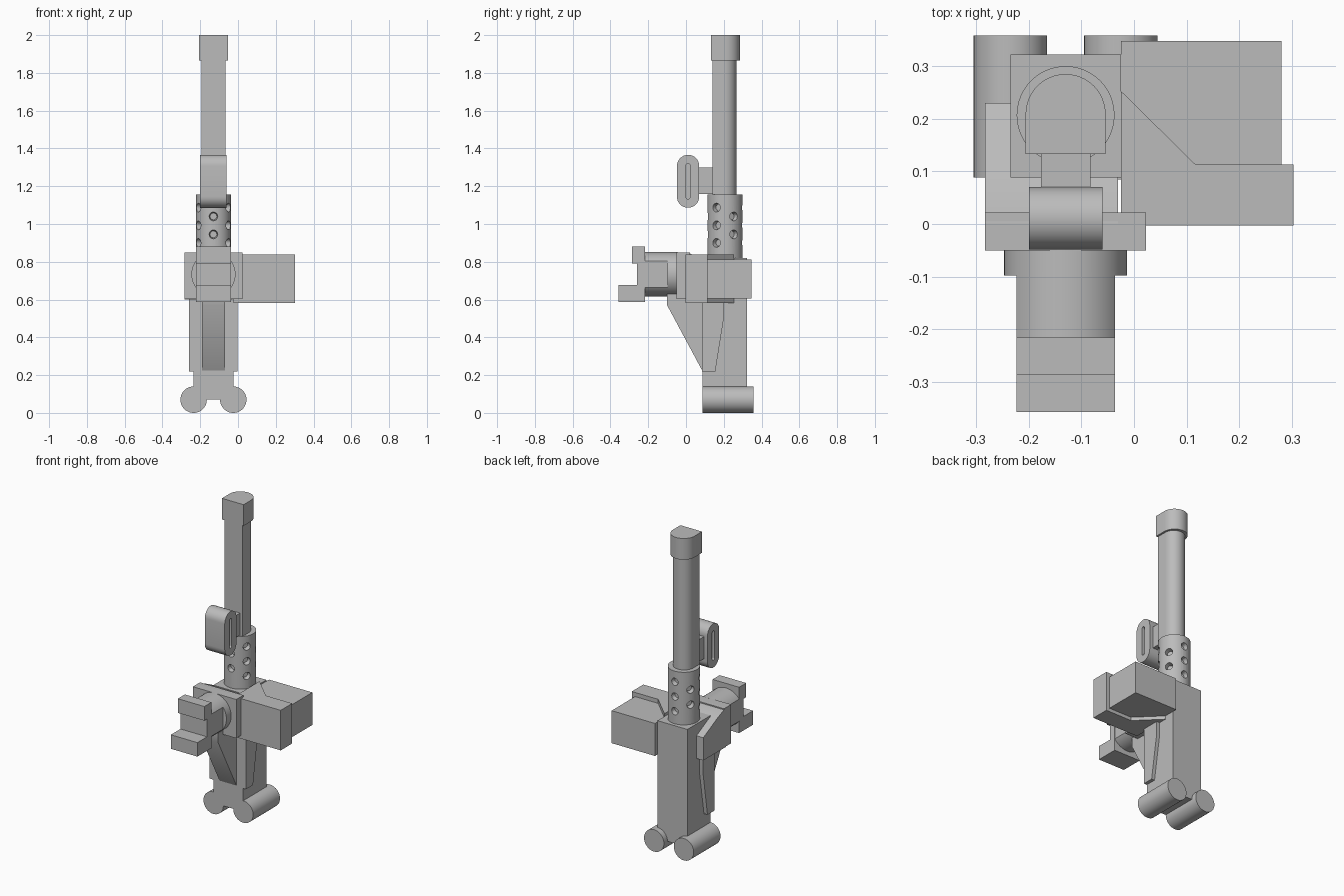
import bpy, bmesh, math
from mathutils import Vector, Matrix

cube = bpy.data.objects.get("Cube")
if cube:
    bpy.data.objects.remove(cube)

steel = bpy.data.materials.new("grey_steel")
steel.use_nodes = True
GREY = (0.5, 0.5, 0.5, 1)
steel.diffuse_color = GREY
bsdf = next(n for n in steel.node_tree.nodes if n.type == 'BSDF_PRINCIPLED')
bsdf.inputs["Base Color"].default_value = GREY


def finish(name, bm):
    bmesh.ops.recalc_face_normals(bm, faces=bm.faces)
    mesh = bpy.data.meshes.new(name)
    bm.to_mesh(mesh)
    bm.free()
    ob = bpy.data.objects.new(name, mesh)
    bpy.context.collection.objects.link(ob)
    mesh.materials.append(steel)
    return ob


def activate(ob):
    bpy.ops.object.select_all(action='DESELECT')
    ob.select_set(True)
    bpy.context.view_layer.objects.active = ob


def smooth(ob):
    activate(ob)
    bpy.ops.object.shade_smooth_by_angle(angle=math.radians(35))
    return ob


def prism(name, axis, profile, lo, hi):
    """Extrude a 2D profile along x (profile y,z), y (x,z) or z (x,y)."""
    place = {'x': lambda a, b, t: (t, a, b),
             'y': lambda a, b, t: (a, t, b),
             'z': lambda a, b, t: (a, b, t)}[axis]
    bm = bmesh.new()
    base = bm.faces.new([bm.verts.new(place(a, b, lo)) for a, b in profile])
    top = bmesh.ops.extrude_face_region(bm, geom=[base])["geom"]
    shift = Vector(place(0, 0, hi - lo))
    bmesh.ops.translate(bm, vec=shift, verts=[v for v in top if isinstance(v, bmesh.types.BMVert)])
    return smooth(finish(name, bm))


def box(name, x, y, z):
    return prism(name, 'z', [(x[0], y[0]), (x[1], y[0]), (x[1], y[1]), (x[0], y[1])], *z)


def arc(cx, cy, r, start=0, end=360, steps=40):
    full = end - start == 360
    count = steps if full else steps + 1
    angles = [math.radians(start + (end - start) * i / steps) for i in range(count)]
    return [(cx + r * math.cos(a), cy + r * math.sin(a)) for a in angles]


def d_shape(cx, cy, r):
    """Round at the back, square at the front."""
    return arc(cx, cy, r, 0, 180, 24) + [(cx - r, cy - r), (cx + r, cy - r)]


def stadium(cy, cz, r, half):
    return arc(cy, cz + half, r, 0, 180, 16) + arc(cy, cz - half, r, 180, 360, 16)


def cut(ob, cutter):
    mod = ob.modifiers.new("cut", 'BOOLEAN')
    mod.operation = 'DIFFERENCE'
    mod.solver = 'EXACT'
    mod.object = cutter
    cutter.hide_render = True
    activate(ob)
    bpy.ops.object.modifier_apply(modifier=mod.name)
    bpy.data.objects.remove(cutter)
    smooth(ob)


CX = -0.13   # centre line of the barrel and receiver
BY = 0.207

# Receiver and the two round rear grips
box("receiver", (-0.235, -0.025), (0.088, 0.322), (0.07, 0.82))
for side, x in (("right", -0.235), ("left", -0.025)):
    prism(side + "_rear_grip", 'y', arc(x, 0.07, 0.07), 0.088, 0.358)

# Tapered keel and side plates below the mount
prism("keel", 'x', [(-0.1, 0.63), (-0.1, 0.57), (0.088, 0.22), (0.088, 0.63)],
      CX - 0.06, CX + 0.06)
prism("side_plates", 'x', [(0.085, 0.65), (0.085, 0.22), (0.155, 0.22),
                           (0.2, 0.5), (0.2, 0.65)], -0.26, -0.003)

# Perforated barrel jacket with staggered holes
jacket = prism("barrel_jacket", 'z', arc(CX, BY, 0.093, steps=48), 0.8, 1.155)
bm = bmesh.new()
for k in range(6):
    a = math.radians(30 + 60 * k)
    out = Vector((math.cos(a), math.sin(a), 0))
    for z in ((0.945, 1.04) if k % 2 == 0 else (0.9, 0.993, 1.087)):
        m = Matrix.Translation(Vector((CX, BY, z)) + out * 0.09) @ out.to_track_quat('Z', 'Y').to_matrix().to_4x4()
        bmesh.ops.create_cone(bm, cap_ends=True, segments=16, radius1=0.018,
                              radius2=0.028, depth=0.05, matrix=m)
cut(jacket, finish("hole_cutter", bm))

# Barrel and muzzle
prism("barrel", 'z', d_shape(CX, 0.203, 0.064), 1.1, 1.87)
prism("muzzle", 'z', d_shape(CX, 0.209, 0.076), 1.865, 2.0)

# Front sight with a recessed slot on each side
sight = prism("front_sight", 'x', stadium(0.011, 1.226, 0.059, 0.081), -0.2, -0.06)
for lo, hi in ((-0.22, -0.17), (-0.09, -0.04)):
    cut(sight, prism("slot_cutter", 'x', stadium(0.011, 1.226, 0.011, 0.083), lo, hi))
box("sight_post", (-0.177, -0.083), (0.06, 0.15), (1.16, 1.3))

# Cradle mount
box("mount_plate", (-0.283, 0.023), (-0.05, 0.022), (0.603, 0.85))
prism("cradle_arm", 'x', [(0, 0.6), (0, 0.85), (0.005, 0.85), (0.09, 0.815),
                          (0.23, 0.745), (0.23, 0.6)], -0.283, -0.03)

# Pivot disc, trimmed neck and stepped bracket
prism("pivot_disc", 'y', arc(CX, 0.734, 0.117, steps=48), -0.098, -0.045)
half = math.degrees(math.acos(0.0935 / 0.117))
neck = arc(CX, 0.734, 0.117, half, 180 - half, 24) + arc(CX, 0.734, 0.117, 180 + half, 360 - half, 24)
prism("pivot_neck", 'y', neck, -0.22, -0.09)
prism("pivot_bracket", 'x', [(-0.216, 0.88), (-0.287, 0.88), (-0.287, 0.79), (-0.26, 0.79),
                             (-0.26, 0.677), (-0.357, 0.677), (-0.357, 0.588), (-0.216, 0.588)],
      -0.223, -0.036)

# Ammunition box and its feed tray
prism("feed_tray", 'z', [(-0.025, -0.003), (0.303, -0.003), (0.303, 0.113),
                         (0.117, 0.113), (-0.025, 0.253)], 0.583, 0.838)
box("ammunition_box", (-0.025, 0.28), (0.1, 0.348), (0.605, 0.812))
